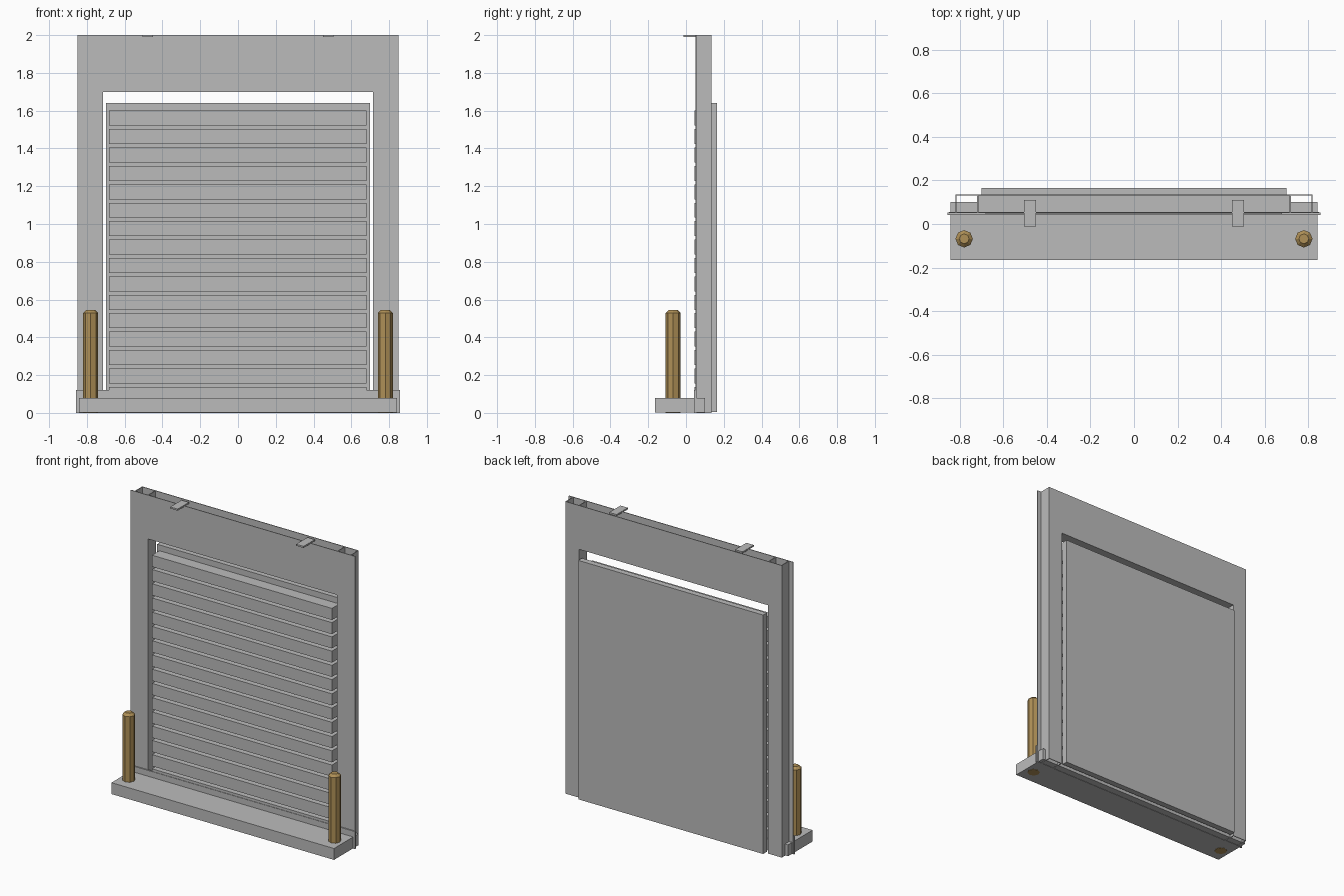
import bpy

cube = bpy.data.objects.get("Cube")
if cube:
    bpy.data.objects.remove(cube, do_unlink=True)


def make_material(name, rgb):
    mat = bpy.data.materials.new(name)
    mat.use_nodes = True
    color = (*rgb, 1)
    mat.diffuse_color = color
    mat.node_tree.nodes["Principled BSDF"].inputs["Base Color"].default_value = color
    return mat


steel = make_material("steel grey", (0.5, 0.5, 0.5))
brass = make_material("brass", (0.43, 0.28, 0.095))


def make_object(name, verts, faces, mat):
    mesh = bpy.data.meshes.new(name)
    mesh.from_pydata(verts, [], faces)
    mesh.materials.append(mat)
    obj = bpy.data.objects.new(name, mesh)
    bpy.context.collection.objects.link(obj)
    return obj


def prism(name, outline, y0, y1, mat=steel):
    """Extrude an x-z outline from y0 to y1."""
    n = len(outline)
    verts = [(x, y, z) for y in (y0, y1) for x, z in outline]
    faces = [tuple(range(n)), tuple(range(2 * n - 1, n - 1, -1))]
    faces += [(i, i + n, (i + 1) % n + n, (i + 1) % n) for i in range(n)]
    return make_object(name, verts, faces, mat)


def box(name, xs, ys, zs):
    (x0, x1), (z0, z1) = xs, zs
    return prism(name, [(x0, z0), (x1, z0), (x1, z1), (x0, z1)], *ys)


def arch(name, half, y0, y1):
    """Sheet with a doorway cut from its lower edge."""
    prism(name, [(-half, 0), (-OPEN, 0), (-OPEN, LINTEL), (OPEN, LINTEL),
                 (OPEN, 0), (half, 0), (half, TOP), (-half, TOP)], y0, y1)


OPEN, LINTEL, TOP = 0.715, 1.7, 2.0
FRONT, BACK, SHEET = 0.05, 0.135, 0.005

# Hollow door frame, open along its top
arch("frame_front_sheet", 0.85, FRONT, FRONT + SHEET)
arch("frame_back_sheet", 0.82, BACK - SHEET, BACK)
depth = (FRONT + SHEET, BACK - SHEET)
box("lintel_bottom", (-OPEN, OPEN), depth, (LINTEL, LINTEL + SHEET))
for side, s in (("left", 1), ("right", -1)):
    for part, x in (("inner", OPEN), ("outer", 0.82 - SHEET)):
        box(f"{side}_{part}_jamb_wall", sorted((s * x, s * (x + SHEET))), depth, (0, TOP))
    # Small strap over the top edge
    box(f"{side}_top_strap", (s * 0.477 - 0.028, s * 0.477 + 0.028), (-0.012, 0.11), (1.989, TOP))

# Shutter: back panel with horizontal slats
box("shutter_panel", (-0.7, 0.7), (0.125, 0.165), (0.004, 1.64))
for i in range(16):
    top = 1.6 - i * 0.0975
    box(f"slat_{i + 1}", (-0.683, 0.68), (0.045, 0.126), (top - 0.079, top))

# Base slab and threshold plate
box("base_slab", (-0.843, 0.843), (-0.165, 0.1), (0.002, 0.08))
box("threshold_plate", (-0.857, 0.857), (0.042, 0.052), (0, 0.12))

# Octagonal posts with chamfered tips
for side, s in (("left", 1), ("right", -1)):
    bpy.ops.mesh.primitive_cylinder_add(vertices=8, radius=0.04, depth=0.545,
                                        location=(s * 0.78, -0.068, 0.2725))
    post = bpy.context.object
    post.name = f"{side}_post"
    post.data.materials.append(brass)
    rim = max(v.co.z for v in post.data.vertices)
    weights = post.data.attributes.new("bevel_weight_edge", "FLOAT", "EDGE")
    for edge in post.data.edges:
        if all(post.data.vertices[v].co.z > rim - 0.001 for v in edge.vertices):
            weights.data[edge.index].value = 1
    bevel = post.modifiers.new("tip_chamfer", "BEVEL")
    bevel.limit_method = "WEIGHT"
    bevel.width = 0.016
    bevel.segments = 1
